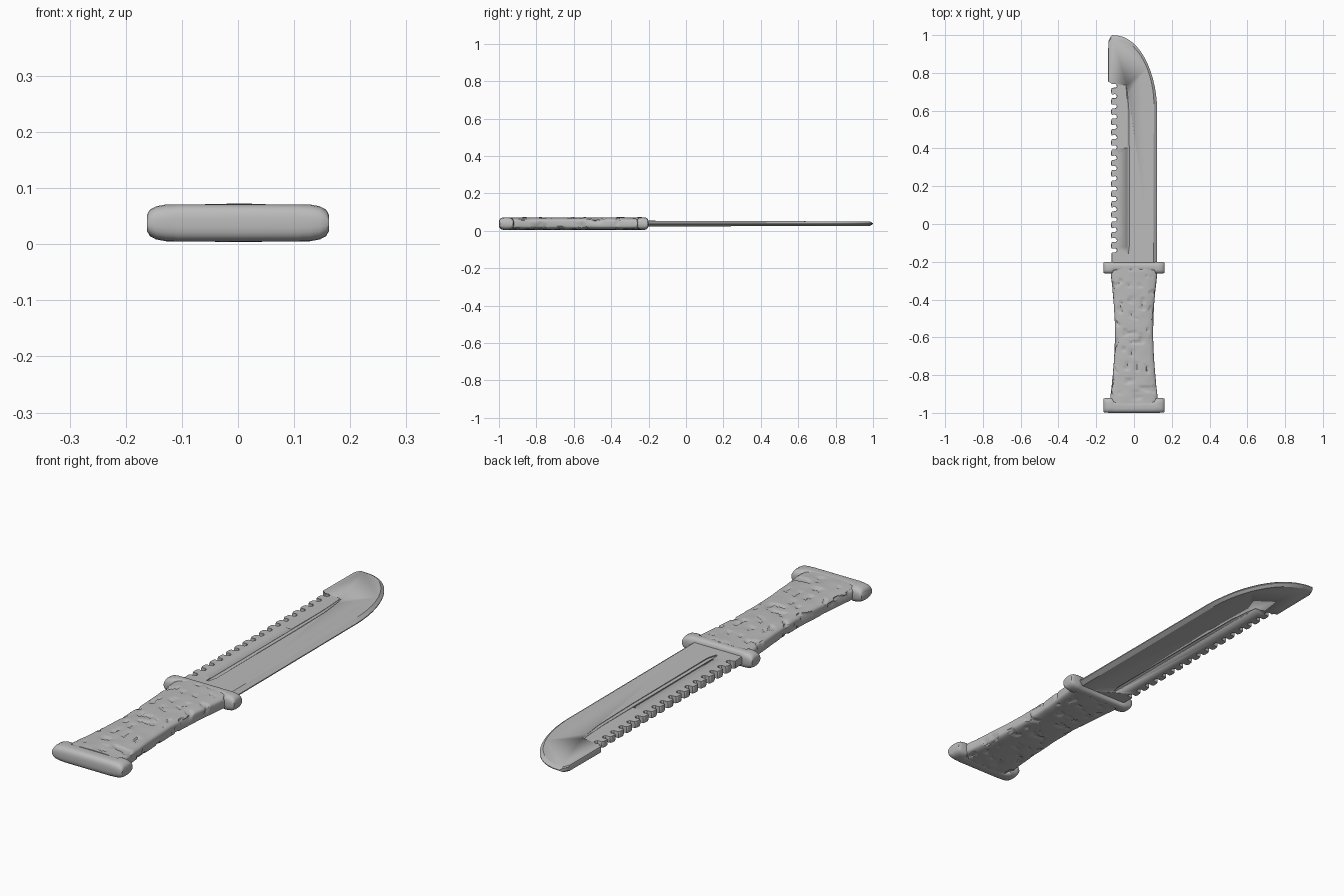
import bpy, bmesh, math
from mathutils import Vector, noise

if "Cube" in bpy.data.objects:
    bpy.data.objects.remove(bpy.data.objects["Cube"])

ZC = 0.038
grey = bpy.data.materials.new("plain grey")
grey.diffuse_color = (0.5, 0.5, 0.5, 1)
grey.use_nodes = True
grey.node_tree.nodes["Principled BSDF"].inputs["Base Color"].default_value = grey.diffuse_color


def finish(name, bm, angle=35):
    bmesh.ops.recalc_face_normals(bm, faces=bm.faces)
    mesh = bpy.data.meshes.new(name)
    bm.to_mesh(mesh)
    bm.free()
    mesh.materials.append(grey)
    ob = bpy.data.objects.new(name, mesh)
    bpy.context.collection.objects.link(ob)
    bpy.context.view_layer.objects.active = ob
    ob.select_set(True)
    bpy.ops.object.shade_smooth_by_angle(angle=math.radians(angle))
    ob.select_set(False)
    return ob


def loft(rings):
    """Skin a list of closed rings and cap both ends."""
    bm = bmesh.new()
    vs = [[bm.verts.new(p) for p in r] for r in rings]
    n = len(vs[0])
    for a, b in zip(vs, vs[1:]):
        for i in range(n):
            j = (i + 1) % n
            bm.faces.new((a[i], a[j], b[j], b[i]))
    bm.faces.new(vs[0])
    bm.faces.new(vs[-1])
    return bm


# Blade outline: each point is x, y and the inset of its flat faces
outline = [(0.122, -0.24, 0.018)]
outline += [(0.122, 0.1, 0.018), (0.122, 0.4, 0.018)]
for i in range(15):                       # curved belly up to the tip
    t = math.radians(i * 90 / 14)
    outline.append((-0.115 + 0.237 * math.cos(t) ** 0.92,
                    0.61 + 0.39 * math.sin(t) ** 1.08, 0.018))
outline += [(-0.124, 0.992, 0.008), (-0.136, 0.965, 0.004),
            (-0.138, 0.757, 0.004), (-0.128, 0.752, 0.003)]
# Saw teeth along the spine: rounded notch followed by a tooth
pitch, top = 0.0545, 0.752
tooth = [(-0.122, 0.0), (-0.118, 0.010), (-0.100, 0.008), (-0.092, 0.014),
         (-0.091, 0.023), (-0.097, 0.030), (-0.116, 0.031), (-0.120, 0.036)]
for k in range(17):
    for x, d in tooth[1 if k == 0 else 0:]:
        outline.append((x, top - k * pitch - d, 0.002))
outline += [(-0.118, -0.195, 0.002), (-0.118, -0.24, 0.002)]


def blade_ring(side, inset):
    ring = []
    for x, y, s in outline:
        # narrow toward the cutting edge, and thin slightly near the tip
        half = 0.0155 - 0.004 * max(0, (y + 0.2) / 1.2)
        if inset:
            d = Vector((-0.02 - x, min(0.0, 0.55 - y))).normalized()
            x, y = x + d.x * s, y + d.y * s
            if y < -0.2:
                y = -0.24
            ring.append((x, y, ZC + side * half))
        else:
            ring.append((x, y, ZC + side * half * (0.15 if s > 0.01 else 0.6)))
    return ring


blade = finish("blade", loft([blade_ring(-1, True), blade_ring(-1, False),
                              blade_ring(1, False), blade_ring(1, True)]), 30)

# Fuller grooves: tapered cutters on both faces
for side in (1, -1):
    path = [(-0.040, 0.735, 0.003), (-0.034, 0.69, 0.005), (-0.027, 0.60, 0.008),
            (-0.025, 0.40, 0.010), (-0.025, -0.12, 0.010), (-0.030, -0.16, 0.004)]
    rings = [[(x - w, y, ZC + side * 0.025), (x + w, y, ZC + side * 0.025),
              (x + w, y, ZC + side * 0.011), (x, y, ZC + side * 0.007),
              (x - w, y, ZC + side * 0.011)] for x, y, w in path]
    cutter = finish("groove_cutter", loft(rings))
    cutter.hide_render = True
    cutter.hide_set(True)
    mod = blade.modifiers.new("groove", 'BOOLEAN')
    mod.operation, mod.solver, mod.object = 'DIFFERENCE', 'EXACT', cutter

# Grip: waisted, flat-topped section with a pitted, worn surface
rings = []
N, M = 100, 72
for i in range(N + 1):
    y = -0.95 + 0.72 * i / N
    u = min(1, abs(y + 0.58) / 0.33)
    w = 0.101 + 0.024 * u ** 1.8
    ring = []
    for k in range(M):
        a = 2 * math.pi * k / M
        c, s = math.cos(a), math.sin(a)
        # stadium-like section: straight faces, round sides
        p = Vector((math.copysign(abs(c) ** 0.8, c) * w, y,
                    math.copysign(abs(s) ** 0.42, s) * 0.0335))
        q = Vector((p.x * 26, y * 18, p.z * 26))
        d = 0.0016 * noise.noise(q)
        if noise.noise(q * 1.3 + Vector((7, 3, 1))) > 0.33:
            d -= 0.005
        ring.append((p.x + d * c, y, ZC + p.z + d * s))
    rings.append(ring)
finish("grip", loft(rings), 40)


# Guard and pommel: rounded bars whose ends swell into knobs
def bar(name, y0, y1, knob_y0, knob_y1):
    stations = [(0.162, 0.45), (0.157, 0.72), (0.146, 0.9), (0.128, 1.0), (0.115, 1.0)]
    xs = [(-x, s, True) for x, s in stations]
    xs += [(-0.108, 1.0, False), (0, 1.0, False), (0.108, 1.0, False)]
    xs += [(x, s, True) for x, s in reversed(stations)]
    rings = []
    for x, s, knob in xs:
        lo, hi = (knob_y0, knob_y1) if knob else (y0, y1)
        mid, half = (lo + hi) / 2, (hi - lo) / 2
        f = 0.75 + 0.25 * s
        ring = []
        for k in range(24):
            a = 2 * math.pi * (k + 0.5) / 24
            c, sn = math.cos(a), math.sin(a)
            ring.append((x, mid + half * f * math.copysign(abs(c) ** 0.6, c),
                         ZC + 0.033 * s * math.copysign(abs(sn) ** 0.7, sn)))
        rings.append(ring)
    finish(name, loft(rings), 45)


bar("guard", -0.250, -0.203, -0.263, -0.200)
bar("pommel", -1.0, -0.935, -1.0, -0.920)
